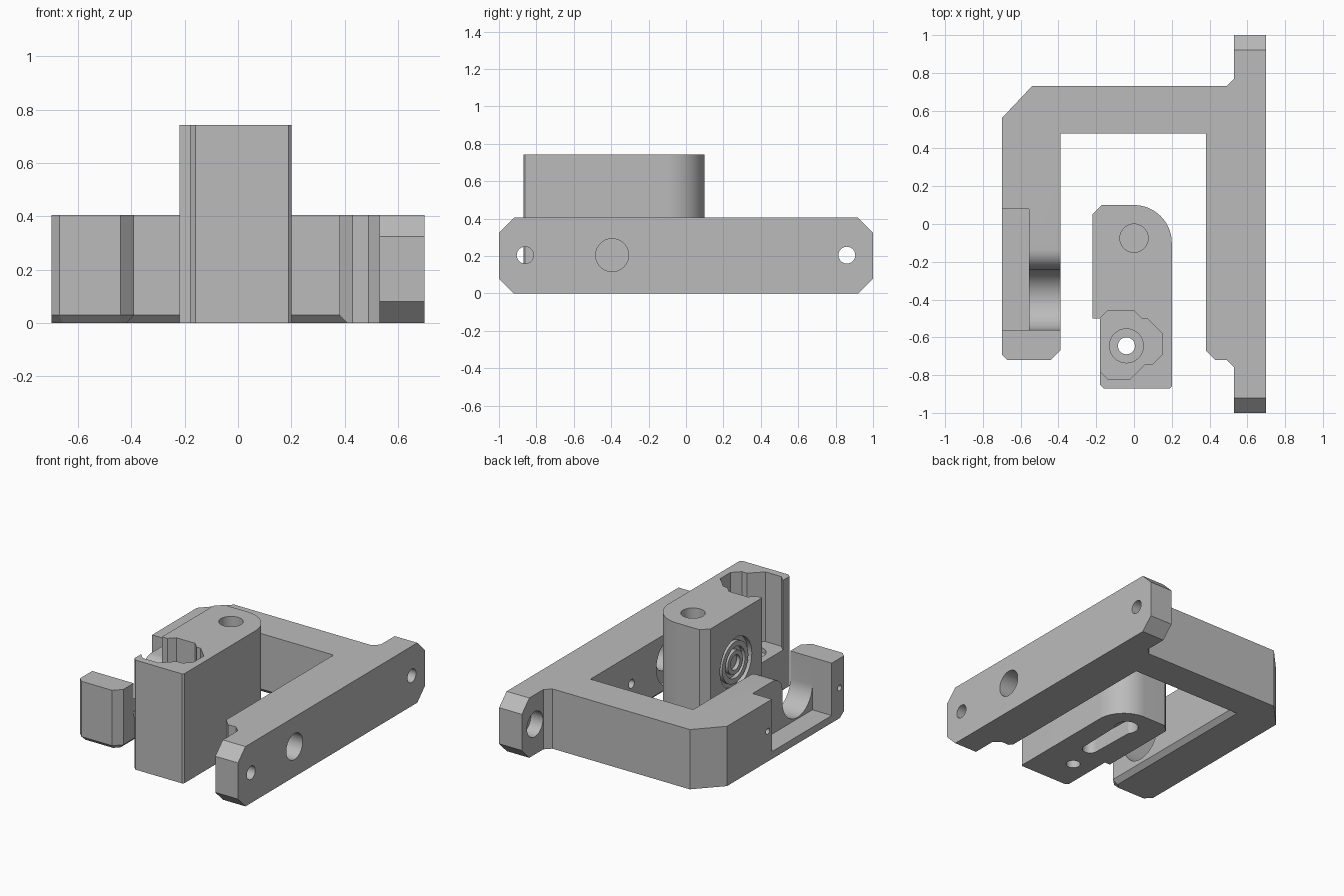
import bpy, bmesh, math
from math import sin, cos, radians

if "Cube" in bpy.data.objects:
    bpy.data.objects.remove(bpy.data.objects["Cube"])

gray = bpy.data.materials.new("machined_gray")
gray.diffuse_color = (0.5, 0.5, 0.5, 1)
gray.use_nodes = True
gray.node_tree.nodes["Principled BSDF"].inputs["Base Color"].default_value = gray.diffuse_color


def prism(name, pts, axis, lo, hi):
    """Extrude a 2D outline: axis z uses (x, y), x uses (y, z)."""
    place = {'z': lambda a, b, h: (a, b, h), 'x': lambda a, b, h: (h, a, b)}[axis]
    bm = bmesh.new()
    low = [bm.verts.new(place(a, b, lo)) for a, b in pts]
    top = [bm.verts.new(place(a, b, hi)) for a, b in pts]
    bm.faces.new(low[::-1])
    bm.faces.new(top)
    for i in range(len(pts)):
        j = (i + 1) % len(pts)
        bm.faces.new((low[i], low[j], top[j], top[i]))
    bmesh.ops.recalc_face_normals(bm, faces=bm.faces)
    mesh = bpy.data.meshes.new(name)
    bm.to_mesh(mesh)
    bm.free()
    mesh.materials.append(gray)
    ob = bpy.data.objects.new(name, mesh)
    bpy.context.collection.objects.link(ob)
    return ob


def arc(a, b, r, start, end, n=16):
    return [(a + r * cos(radians(start + (end - start) * i / n)),
             b + r * sin(radians(start + (end - start) * i / n))) for i in range(n + 1)]


def disc(a, b, r, axis, lo, hi, n=40):
    return prism("cutter", arc(a, b, r, 0, 360, n)[:-1], axis, lo, hi)


def box(a0, a1, b0, b1, axis, lo, hi):
    return prism("cutter", [(a0, b0), (a1, b0), (a1, b1), (a0, b1)], axis, lo, hi)


def combine(ob, other, op='DIFFERENCE'):
    mod = ob.modifiers.new("cut", 'BOOLEAN')
    mod.operation, mod.solver, mod.object = op, 'EXACT', other
    bpy.context.view_layer.objects.active = ob
    bpy.ops.object.modifier_apply(modifier=mod.name)
    bpy.data.objects.remove(other)


def smooth(ob):
    bpy.ops.object.select_all(action='DESELECT')
    ob.select_set(True)
    bpy.context.view_layer.objects.active = ob
    bpy.ops.object.shade_smooth_by_angle(angle=radians(25))


# U-shaped frame
H = 0.405
outline = [(-0.70, -0.69), (-0.67, -0.72), (-0.44, -0.72), (-0.39, -0.67), (-0.39, 0.48),
           (0.38, 0.48), (0.38, -0.67), (0.43, -0.72), (0.49, -0.72), (0.53, -0.76),
           (0.62, -0.76), (0.62, 0.77), (0.53, 0.77), (0.49, 0.73), (-0.54, 0.73), (-0.70, 0.56)]
frame = prism("frame", outline, 'z', 0, H)

# chamfer under the inner edges and the left arm's front
bm = bmesh.new()
bm.from_mesh(frame.data)
edges = [e for e in bm.edges if all(v.co.z < 0.01 for v in e.verts)
         and all(v.co.x < 0.39 and (v.co.y < -0.6 or abs(v.co.y - 0.48) < 0.01) for v in e.verts)
         and not all(v.co.x < -0.69 for v in e.verts)]
bmesh.ops.bevel(bm, geom=edges, offset=0.03, segments=1, affect='EDGES')
bm.to_mesh(frame.data)
bm.free()

# mounting plate with chamfered ends
plate = prism("plate", [(-1, 0.08), (-0.92, 0), (0.92, 0), (1, 0.08),
                        (1, 0.325), (0.92, H), (-0.92, H), (-1, 0.325)], 'x', 0.53, 0.70)
combine(frame, plate, 'UNION')

# bolt holes, counterbored on the inside
for y in (-0.86, 0.86):
    combine(frame, disc(y, 0.205, 0.045, 'x', 0.4, 0.8))
    combine(frame, disc(y, 0.205, 0.085, 'x', 0.4, 0.62))
# pivot hole and its inner counterbore
combine(frame, disc(-0.395, 0.205, 0.088, 'x', 0.3, 0.8))
combine(frame, disc(-0.395, 0.205, 0.17, 'x', 0.3, 0.44))
combine(frame, disc(0.04, 0.205, 0.03, 'x', 0.3, 0.46, 20))

# left arm: outer recess, rounded channel, small screw holes
combine(frame, box(-0.8, -0.555, -0.56, 0.08, 'z', 0.05, 0.6))
channel = ([(-0.56, 0.6)] + arc(-0.40, 0.22, 0.16, 180, 360, 24)
           + arc(-0.135, 0.30, 0.105, 180, 90, 10) + [(-0.135, 0.6)])
combine(frame, prism("cutter", channel, 'x', -0.56, -0.3))
for y in (-0.645, 0.125):
    combine(frame, disc(y, 0.205, 0.02, 'x', -0.8, -0.6, 16))
smooth(frame)

# central block with one rounded corner
T = 0.742
block = prism("block", [(-0.18, -0.85), (-0.16, -0.87), (0.19, -0.87), (0.20, -0.86)]
              + arc(0, -0.10, 0.20, 0, 90, 20)
              + [(-0.17, 0.10), (-0.22, 0.05), (-0.22, -0.50), (-0.18, -0.50)], 'z', 0, T)
# deep pocket, open to the left
pocket = [(-0.30, -0.50), (-0.18, -0.50), (-0.14, -0.46), (0, -0.46), (0.04, -0.50),
          (0.07, -0.50), (0.15, -0.58), (0.15, -0.69), (0.10, -0.74), (0.06, -0.74),
          (0.00, -0.80), (-0.02, -0.82), (-0.14, -0.82), (-0.18, -0.78), (-0.30, -0.78)]
combine(block, prism("cutter", pocket, 'z', 0.27, 0.9))
# adjusting screw hole with a stepped seat
combine(block, disc(-0.04, -0.645, 0.045, 'z', -0.1, 0.5, 24))
combine(block, disc(-0.04, -0.645, 0.09, 'z', 0.24, 0.5, 32))
# blind hole in the top
combine(block, disc(0, -0.075, 0.075, 'z', 0.6, 0.9, 32))
# slot in the underside
slot = arc(0, -0.075, 0.075, -40, 220, 20) + arc(0, -0.43, 0.05, 180, 360, 16)
combine(block, prism("cutter", slot, 'z', -0.1, 0.10))
# round seat in the left side
combine(block, disc(-0.22, 0.41, 0.17, 'x', -0.4, -0.19))
smooth(block)

# stepped rings sitting in the seat
for name, r_out, r_in, x in (("outer_ring", 0.14, 0.105, -0.215), ("inner_ring", 0.08, 0.05, -0.215)):
    ring = disc(-0.22, 0.41, r_out, 'x', x, -0.18)
    ring.name = name
    combine(ring, disc(-0.22, 0.41, r_in, 'x', -0.4, 0))
    smooth(ring)
